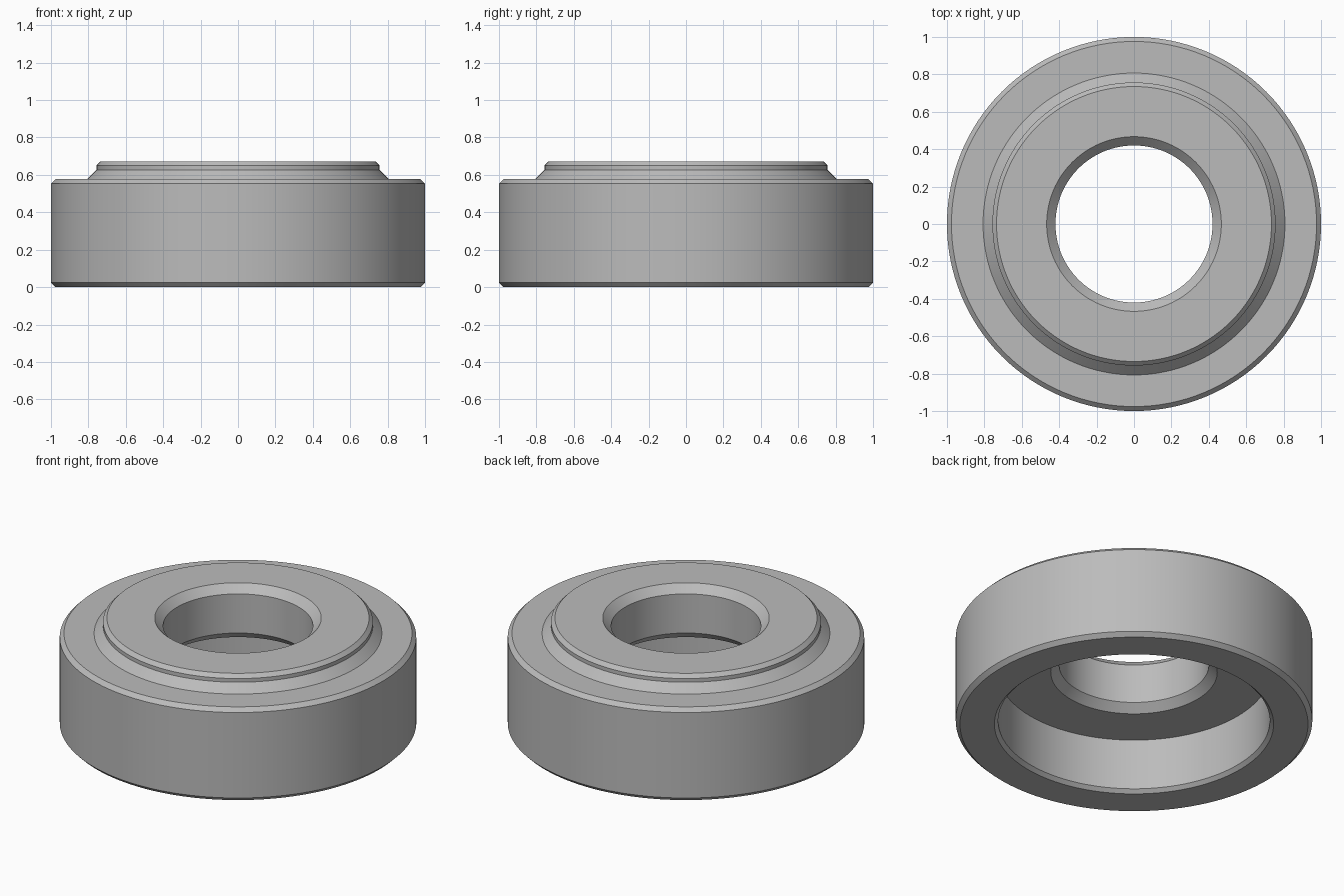
import bpy
import bmesh
from math import radians
from mathutils import Matrix, Vector

cube = bpy.data.objects.get("Cube")
if cube:
    bpy.data.objects.remove(cube, do_unlink=True)

# Plain grey finish
grey = bpy.data.materials.new("grey_metal")
grey.use_nodes = True
colour = (0.5, 0.5, 0.5, 1)
grey.diffuse_color = colour
grey.node_tree.nodes["Principled BSDF"].inputs["Base Color"].default_value = colour


def lathe(name, profile, segments, material):
    """Revolve a closed (radius, height) profile around the z axis."""
    bm = bmesh.new()
    verts = [bm.verts.new((r, 0, z)) for r, z in profile]
    edges = [bm.edges.new((a, b)) for a, b in zip(verts, verts[1:] + verts[:1])]
    bmesh.ops.spin(bm, geom=verts + edges, cent=Vector(), axis=Vector((0, 0, 1)),
                   angle=radians(360), steps=segments, use_duplicate=False)
    bmesh.ops.remove_doubles(bm, verts=bm.verts, dist=0.0001)
    bmesh.ops.recalc_face_normals(bm, faces=bm.faces)
    mesh = bpy.data.meshes.new(name)
    bm.to_mesh(mesh)
    bm.free()
    mesh.materials.append(material)
    obj = bpy.data.objects.new(name, mesh)
    bpy.context.collection.objects.link(obj)
    bpy.ops.object.select_all(action="DESELECT")
    obj.select_set(True)
    bpy.context.view_layer.objects.active = obj
    bpy.ops.object.shade_smooth_by_angle(angle=radians(20))
    return obj


# Stepped ring: chamfered wall, raised collar, through bore, recess underneath
profile = [
    (0.783, 0), (0.976, 0), (1, 0.024),              # base rim
    (1, 0.553), (0.976, 0.577), (0.807, 0.577),      # outer wall and shoulder
    (0.757, 0.627), (0.757, 0.65), (0.735, 0.672),   # collar
    (0.467, 0.672), (0.42, 0.625),                   # bore mouth
    (0.42, 0.383), (0.467, 0.336),                   # bore lower end
    (0.762, 0.336), (0.762, 0.021),                  # recess
]
lathe("stepped_ring", profile, 128, grey)
